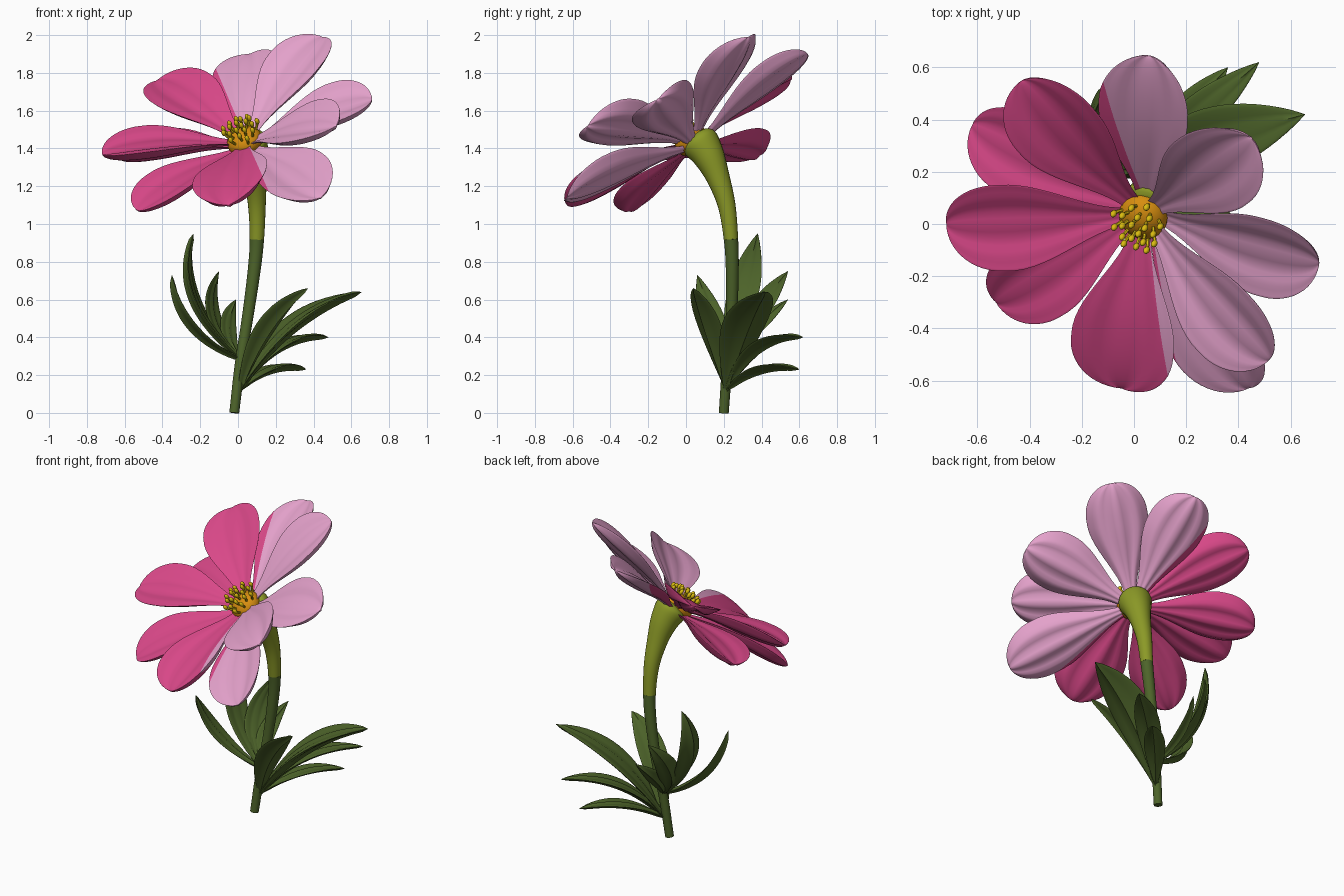
import bpy, bmesh, math
from mathutils import Vector as V

cube = bpy.data.objects.get("Cube")
if cube:
    bpy.data.objects.remove(cube, do_unlink=True)


def material(name, r, g, b):
    m = bpy.data.materials.new(name)
    m.use_nodes = True
    m.diffuse_color = (r, g, b, 1)
    m.node_tree.nodes["Principled BSDF"].inputs["Base Color"].default_value = (r, g, b, 1)
    return m


PINK = material("pale pink", .78, .36, .6)
MAGENTA = material("magenta", .7, .065, .25)
GREEN = material("leaf green", .075, .127, .023)
OLIVE = material("calyx green", .26, .32, .02)
ORANGE = material("orange", .68, .27, .005)
YELLOW = material("pollen yellow", .7, .5, .005)

HEAD = V((.035, .03, 1.44))                # middle of the bloom
AXIS = V((-.31, -.55, .77)).normalized()   # direction the bloom faces
FLAT = V((-.1, -.25, .96)).normalized()    # direction the drooping petals face


def finish(name, bm, mats, angle=55):
    bmesh.ops.recalc_face_normals(bm, faces=bm.faces)
    me = bpy.data.meshes.new(name)
    for f in bm.faces:
        f.smooth = True
    bm.to_mesh(me)
    bm.free()
    for m in mats:
        me.materials.append(m)
    me.set_sharp_from_angle(angle=math.radians(angle))
    ob = bpy.data.objects.new(name, me)
    bpy.context.scene.collection.objects.link(ob)


def loft(bm, rings):
    """Skin a list of point rings and cap both ends."""
    rows = [[bm.verts.new(p) for p in ring] for ring in rings]
    n = len(rows[0])
    for a, b in zip(rows, rows[1:]):
        for j in range(n):
            k = (j + 1) % n
            bm.faces.new((a[j], a[k], b[k], b[j]))
    bm.faces.new(rows[0])
    bm.faces.new(rows[-1])


def bezier(a, b, c, t):
    return a * (1 - t) ** 2 + b * 2 * t * (1 - t) + c * t * t


def bezier_tangent(a, b, c, t):
    return ((b - a) * (1 - t) + (c - b) * t).normalized()


def smooth_path(points, steps=6):
    """Catmull-Rom through points of any dimension."""
    pts = [V(p) for p in points]
    pts = [pts[0] * 2 - pts[1]] + pts + [pts[-1] * 2 - pts[-2]]
    out = []
    for p0, p1, p2, p3 in zip(pts, pts[1:], pts[2:], pts[3:]):
        for i in range(steps):
            t = i / steps
            out.append((p1 * 2 + (p2 - p0) * t + (p0 * 2 - p1 * 5 + p2 * 4 - p3) * t ** 2
                        + (p1 * 3 - p0 - p2 * 3 + p3) * t ** 3) / 2)
    return out + [pts[-2]]


def tube(bm, path, sides):
    """Path entries are x, y, z, radius."""
    rings = []
    for i, p in enumerate(path):
        tan = (path[min(i + 1, len(path) - 1)] - path[max(i - 1, 0)]).xyz.normalized()
        side = tan.cross(V((0, 1, .2))).normalized()
        up = side.cross(tan)
        rings.append([p.xyz + (side * math.cos(a) + up * math.sin(a)) * p.w
                      for a in (math.tau * j / sides for j in range(sides))])
    loft(bm, rings)


# Stem and flaring calyx share one path, split at the colour change
stem_points = [(-.02, .2, 0, .026), (.01, .218, .25, .028), (.05, .24, .5, .03),
               (.085, .245, .75, .034), (.1, .238, .92, .038), (.1, .215, 1.1, .047),
               (.09, .168, 1.25, .063), (.075, .12, 1.36, .085), (.055, .075, 1.43, .1),
               (.045, .055, 1.455, .07)]
path = smooth_path(stem_points)
split = 4 * 6
for name, part, mat in (("stem", path[:split + 1], GREEN), ("calyx", path[split:], OLIVE)):
    bm = bmesh.new()
    tube(bm, part, 20)
    finish(name, bm, [mat])


# Petals: obovate cupped sheets with three lengthwise lobes
def petal(name, tip, width, droop, lower):
    tip = V(tip)
    d = (tip - HEAD).normalized()
    facing = AXIS.lerp(FLAT, droop)
    up = (facing - d * facing.dot(d)).normalized()
    a = HEAD + d * .05 - AXIS * (.035 if lower else .015)
    ctrl = (a + tip) / 2 + up * .05
    rings = []
    rows, cols = 26, 40
    for i in range(rows):
        t = math.sin(math.pi / 2 * i / (rows - 1)) * .999
        p, tan = bezier(a, ctrl, tip, t), bezier_tangent(a, ctrl, tip, t)
        side = up.cross(tan).normalized()
        n = tan.cross(side)
        s = min(t / .66, 1)
        hw = width / 2 * (.19 + .81 * s * s * (3 - 2 * s))
        hw *= math.sqrt(1 - max(0, (t - .7) / .3) ** 2)
        ring = []
        for j in range(cols):
            ang = math.tau * j / cols
            u, v = math.cos(ang), math.sin(ang)
            lobe = .5 + .5 * math.cos(3 * math.pi * u)
            swell = .13 * hw * v * (.5 + .4 * lobe if v > 0 else 1.1 + 1.1 * lobe)
            ring.append(p + side * u * hw + n * (swell + .26 * hw * u * u))
        rings.append(ring)
    bm = bmesh.new()
    loft(bm, rings)
    # Two-tone bloom: one half pale, one half deep, cut along a plane
    cut = AXIS.cross(V((-.25, 1, .58))).normalized()
    cut = -cut if cut.x < 0 else cut
    origin = V((.025, .05, 1.49))
    bmesh.ops.bisect_plane(bm, geom=bm.verts[:] + bm.edges[:] + bm.faces[:],
                           plane_co=origin, plane_no=cut, dist=1e-5)
    for f in bm.faces:
        f.material_index = 0 if (f.calc_center_median() - origin).dot(cut) > 0 else 1
    finish(name, bm, [PINK, MAGENTA])


# Each petal: tip, width, droop
petals = [((.06, .645, 1.9), .36, 0), ((.45, .33, 1.99), .37, 0), ((.71, -.15, 1.66), .37, 0),
          ((.52, -.52, 1.52), .37, 0), ((.44, -.63, 1.14), .37, 0), ((-.05, -.63, 1.1), .41, .1),
          ((-.53, -.3, 1.07), .33, .3), ((-.72, 0, 1.37), .36, .55),
          ((-.62, .38, 1.36), .35, .7), ((-.43, .55, 1.76), .37, .4)]
for i, (tip, width, droop) in enumerate(petals):
    petal(f"petal_{i + 1}", tip, width, droop, i % 2 == 0)


# Leaves: folded blades with a midrib, broadest in the outer half
def leaf(name, root, ctrl, tip, width):
    root, ctrl, tip = V(root), V(ctrl), V(tip)
    out = ctrl - root
    across = V((-out.y, out.x, 0)).normalized()
    rings = []
    for i in range(21):
        t = i / 20
        p, tan = bezier(root, ctrl, tip, t), bezier_tangent(root, ctrl, tip, t)
        n = tan.cross(across).normalized()
        side = n.cross(tan)
        hw = width / 2 * max(.01, .14 * (1 - t) + math.sin(math.pi * t ** 1.15) ** .85)
        th = .005 + .08 * hw
        ring = []
        for j in range(24):
            ang = math.tau * j / 24
            u, v = math.cos(ang), math.sin(ang)
            rib = 1 + 1.2 * max(0, 1 - abs(u) * 4)
            ring.append(p + side * u * hw
                        + n * (.25 * hw * abs(u) + th * v * rib * min(1, hw / .02)))
        rings.append(ring)
    bm = bmesh.new()
    loft(bm, rings)
    finish(name, bm, [GREEN], 70)


low, high = (.01, .215, .12), (.02, .222, .28)
leaf("left_leaf_large", low, (.25, .32, .53), (.655, .42, .64), .24)
leaf("left_leaf_front", low, (.13, .1, .5), (.37, .04, .66), .16)
leaf("left_leaf_back", low, (.2, .38, .43), (.48, .62, .4), .14)
leaf("left_leaf_low", low, (.17, .4, .28), (.36, .6, .23), .12)
leaf("right_leaf_tall", high, (-.37, .3, .6), (-.235, .38, .95), .16)
leaf("right_leaf_front", high, (-.34, .15, .42), (-.35, .06, .73), .13)
leaf("right_leaf_back", high, (-.24, .36, .5), (-.1, .54, .75), .13)
leaf("right_leaf_small", high, (-.12, .36, .42), (-.01, .54, .6), .1)

# Domed flower centre
turn = AXIS.to_track_quat('Z', 'Y')
bm = bmesh.new()
bmesh.ops.create_uvsphere(bm, u_segments=28, v_segments=16, radius=.095)
for v in bm.verts:
    v.co = HEAD + turn @ V((v.co.x, v.co.y, v.co.z * .75))
finish("flower_centre", bm, [ORANGE])

# Stamens spiral over the dome, each a stalk with a bead
bm = bmesh.new()
count = 20
for i in range(count):
    r = .085 * math.sqrt((i + .5) / count)
    a = i * 2.4
    flat = V((math.cos(a), math.sin(a), 0))
    base = flat * r + V((0, 0, .06 * math.sqrt(1 - (r / .095) ** 2)))
    mid = base + flat * r * .2 + V((0, 0, .025))
    end = mid + flat * r * .1 + V((0, 0, .022))
    pts = [HEAD + turn @ q for q in (base, mid, end)]
    tube(bm, [V((*q, .007)) for q in pts], 6)
    bead = bmesh.ops.create_uvsphere(bm, u_segments=8, v_segments=6, radius=.0125)
    for v in bead["verts"]:
        v.co = pts[-1] + turn @ V((v.co.x, v.co.y, v.co.z * 1.5))
finish("stamens", bm, [YELLOW])
